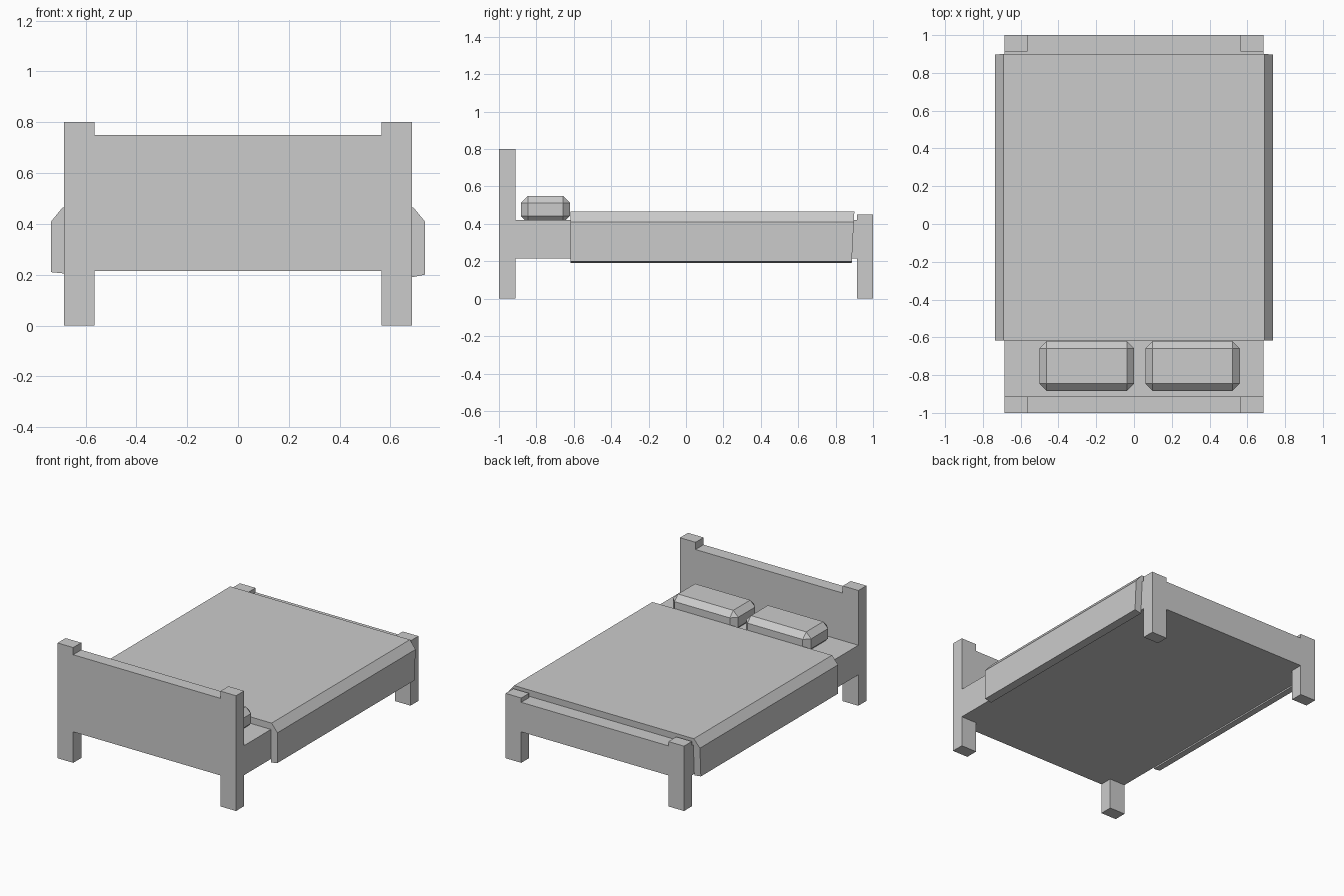
import bpy, bmesh

if "Cube" in bpy.data.objects:
    bpy.data.objects.remove(bpy.data.objects["Cube"])


def box(name, x, y, z, bevel=0.0):
    bm = bmesh.new()
    bmesh.ops.create_cube(bm, size=1)
    for v in bm.verts:
        v.co = [(r[0] + r[1]) / 2 + c * (r[1] - r[0]) for c, r in zip(v.co, (x, y, z))]
    if bevel:
        bmesh.ops.bevel(bm, geom=bm.edges[:], offset=bevel, segments=1,
                        affect='EDGES', profile=0.5)
    return finish(name, bm)


def finish(name, bm):
    bmesh.ops.recalc_face_normals(bm, faces=bm.faces[:])
    me = bpy.data.meshes.new(name)
    bm.to_mesh(me)
    bm.free()
    ob = bpy.data.objects.new(name, me)
    bpy.context.collection.objects.link(ob)
    return ob


W, POST = 0.685, 0.12

# Corner posts
for side, x in (("left", (-W, -W + POST)), ("right", (W - POST, W))):
    box("headboard_post_" + side, x, (-1, -0.912), (0, 0.80))
    box("footboard_post_" + side, x, (0.914, 1), (0, 0.45))

# Headboard panel, and mattress base running flush into the footboard
box("headboard_panel", (-W + POST, W - POST), (-1, -0.912), (0.215, 0.75))
box("mattress_base", (-W, W), (-0.912, 0.914), (0.215, 0.42))
box("footboard_panel", (-W + POST, W - POST), (0.914, 1), (0.215, 0.42))

# Pillows
for side, x in (("left", (-0.50, 0.0)), ("right", (0.06, 0.56))):
    box("pillow_" + side, x, (-0.883, -0.62), (0.405, 0.55), bevel=0.038)

# Blanket: draped cross-section, foot end leaning in slightly at the hem
profile = [(-W, 0.205), (-0.735, 0.21), (-0.735, 0.41), (-0.69, 0.465),
           (0.69, 0.465), (0.735, 0.41), (0.735, 0.20), (W, 0.19),
           (W, 0.42), (-W, 0.42)]
bm = bmesh.new()
head = [bm.verts.new((x, -0.617, z)) for x, z in profile]
foot = [bm.verts.new((x, 0.886 + 0.014 * (z - 0.19) / 0.275, z)) for x, z in profile]
bm.faces.new(head)
bm.faces.new(foot[::-1])
n = len(profile)
for i in range(n):
    j = (i + 1) % n
    bm.faces.new((head[i], foot[i], foot[j], head[j]))
finish("blanket", bm)
